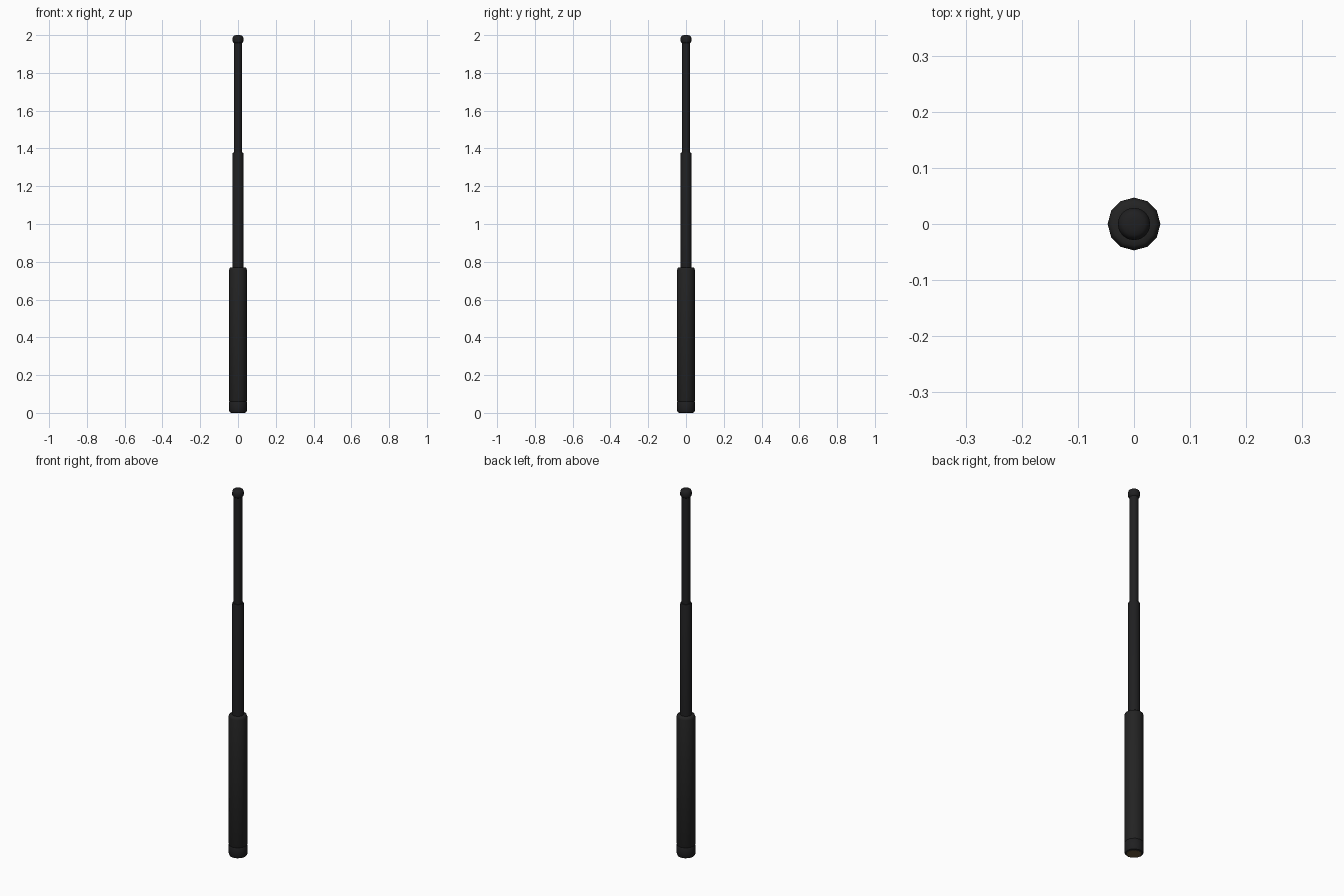
import bpy, bmesh, math

if "Cube" in bpy.data.objects:
    bpy.data.objects.remove(bpy.data.objects["Cube"])


def material(name, rgb):
    m = bpy.data.materials.new(name)
    m.diffuse_color = (*rgb, 1)
    m.use_nodes = True
    m.node_tree.nodes["Principled BSDF"].inputs["Base Color"].default_value = m.diffuse_color
    return m


RUBBER = material("black rubber", (0.017, 0.017, 0.017))
STEEL = material("black steel", (0.014, 0.014, 0.015))
BROWN = material("brown base", (0.13, 0.085, 0.04))


def lathe(name, profile, sides, mat):
    """Spin (radius, z) points around z and close both ends."""
    bm = bmesh.new()
    rings = []
    for r, z in profile:
        rings.append([bm.verts.new((r * math.cos(2 * math.pi * i / sides),
                                    r * math.sin(2 * math.pi * i / sides), z))
                      for i in range(sides)])
    for a, b in zip(rings, rings[1:]):
        for i in range(sides):
            j = (i + 1) % sides
            bm.faces.new((a[i], a[j], b[j], b[i]))
    bm.faces.new(rings[0][::-1])
    bm.faces.new(rings[-1])
    bmesh.ops.recalc_face_normals(bm, faces=bm.faces)
    me = bpy.data.meshes.new(name)
    bm.to_mesh(me)
    bm.free()
    me.materials.append(mat)
    ob = bpy.data.objects.new(name, me)
    bpy.context.collection.objects.link(ob)
    bpy.ops.object.select_all(action='DESELECT')
    ob.select_set(True)
    bpy.context.view_layer.objects.active = ob
    bpy.ops.object.shade_smooth_by_angle(angle=math.radians(40))
    return ob


# Butt cap with a small seam above it
lathe("butt_cap", [(0.036, 0), (0.043, 0.003), (0.047, 0.012), (0.047, 0.058),
                   (0.045, 0.061)], 12, STEEL)
# Brown disc under the cap
lathe("base_disc", [(0.035, -0.0005), (0.035, 0.004)], 12, BROWN)
# Grip
lathe("grip", [(0.045, 0.060), (0.047, 0.064), (0.047, 0.757), (0.044, 0.767),
               (0.038, 0.771), (0.028, 0.771)], 12, RUBBER)
# Telescoping sections
lathe("middle_tube", [(0.029, 0.76), (0.029, 1.373), (0.027, 1.379)], 16, STEEL)
lathe("upper_tube", [(0.022, 1.37), (0.022, 1.97)], 16, STEEL)
# Rounded tip
lathe("tip", [(0.022, 1.958), (0.027, 1.963), (0.029, 1.970), (0.029, 1.983),
              (0.026, 1.993), (0.020, 1.998), (0.010, 2.0)], 16, STEEL)
